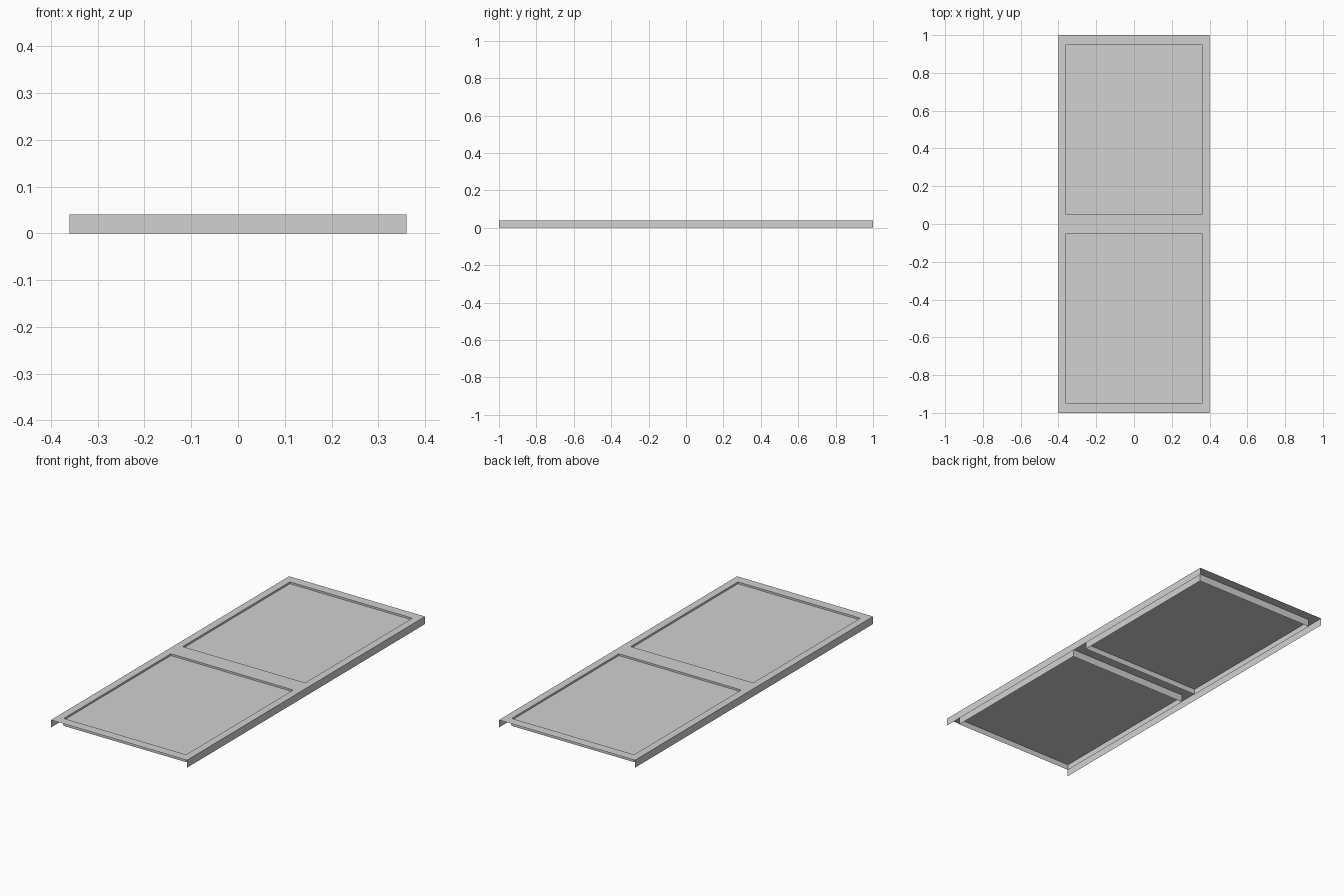
import bpy
import bmesh

cube = bpy.data.objects.get("Cube")
if cube:
    bpy.data.objects.remove(cube, do_unlink=True)

# One plain sheet-metal grey
grey = bpy.data.materials.new("light_grey")
grey.use_nodes = True
colour = (0.64, 0.64, 0.64, 1)
grey.diffuse_color = colour
grey.node_tree.nodes["Principled BSDF"].inputs["Base Color"].default_value = colour

HALF_W, HALF_L, TOP = 0.4, 1.0, 0.04      # overall sheet
WELL_W, WELL_IN, WELL_OUT = 0.36, 0.05, 0.95  # opening extents
PANEL_Z = 0.03


def make_object(name, quads):
    """Build a thin sheet part from a list of four-cornered faces."""
    bm = bmesh.new()
    for corners in quads:
        bm.faces.new([bm.verts.new(c) for c in corners])
    bmesh.ops.remove_doubles(bm, verts=bm.verts, dist=0.0001)
    mesh = bpy.data.meshes.new(name)
    bm.to_mesh(mesh)
    bm.free()
    mesh.materials.append(grey)
    obj = bpy.data.objects.new(name, mesh)
    bpy.context.collection.objects.link(obj)
    return obj


def flat(x0, x1, y0, y1, z):
    return [(x0, y0, z), (x1, y0, z), (x1, y1, z), (x0, y1, z)]


def upright(a, b, z0, z1):
    return [(*a, z0), (*b, z0), (*b, z1), (*a, z1)]


# Top frame: a grid of cells with the two openings left out
xs = [-HALF_W, -WELL_W, WELL_W, HALF_W]
ys = [-HALF_L, -WELL_OUT, -WELL_IN, WELL_IN, WELL_OUT, HALF_L]
make_object("top_frame", [
    flat(xs[i], xs[i + 1], ys[j], ys[j + 1], TOP)
    for i in range(3) for j in range(5)
    if not (i == 1 and j in (1, 3))])

# Long side flanges folded down
for name, x in (("left_flange", HALF_W), ("right_flange", -HALF_W)):
    ends = [(x, -HALF_L), (x, HALF_L)]
    if x < 0:
        ends.reverse()
    make_object(name, [upright(*ends, 0, TOP)])

# Each opening has a hanging rim and a slightly sunken panel
for name, y0, y1 in (("front", -WELL_OUT, -WELL_IN), ("back", WELL_IN, WELL_OUT)):
    loop = [(-WELL_W, y0), (WELL_W, y0), (WELL_W, y1), (-WELL_W, y1)]
    make_object(name + "_rim", [
        upright(loop[k], loop[(k + 1) % 4], 0, TOP) for k in range(4)])
    make_object(name + "_panel", [flat(-WELL_W, WELL_W, y0, y1, PANEL_Z)])
